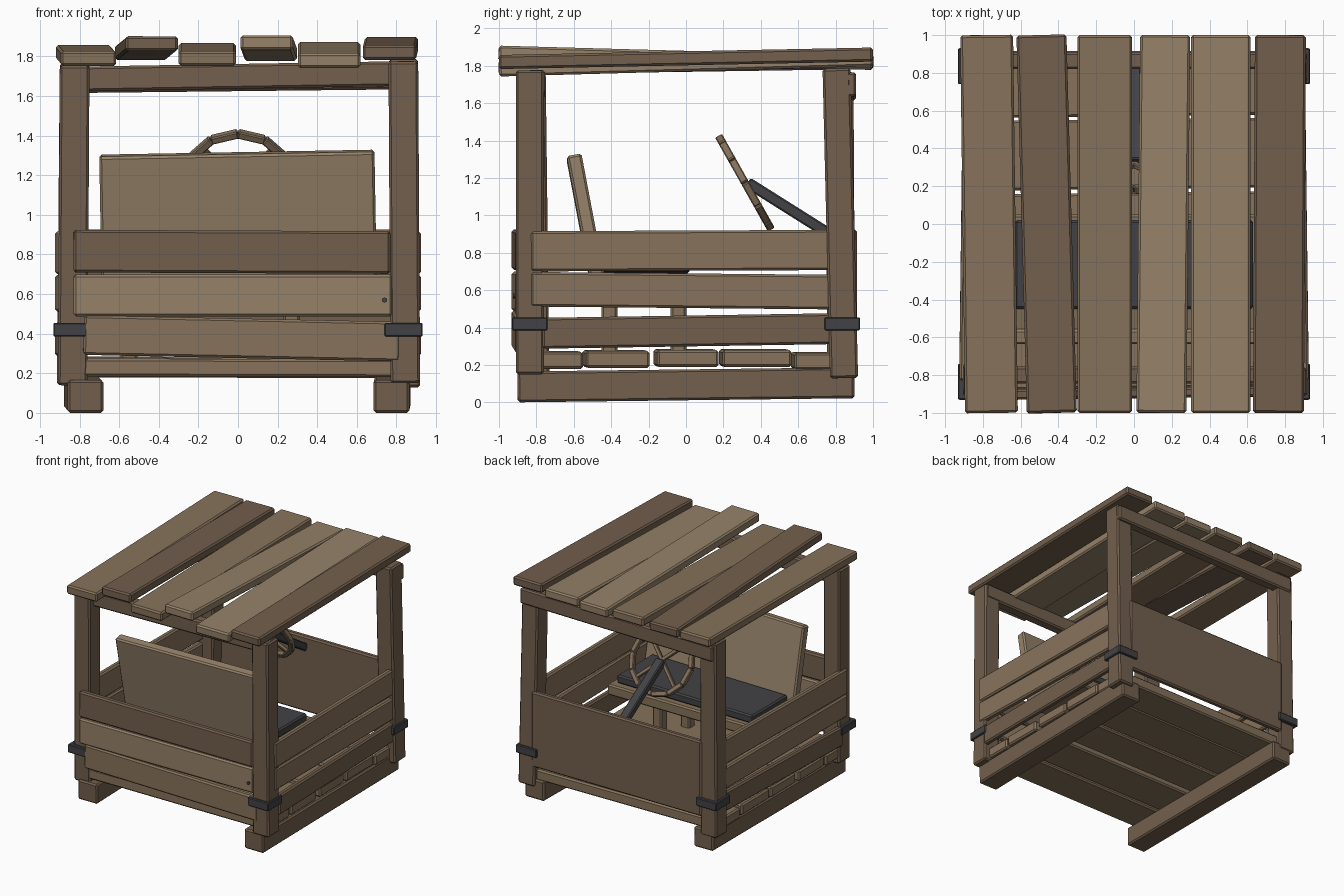
import bpy, bmesh
from math import sin, cos, pi
from mathutils import Vector as V, Matrix

if "Cube" in bpy.data.objects:
    bpy.data.objects.remove(bpy.data.objects["Cube"])


def material(name, c):
    m = bpy.data.materials.new(name)
    m.diffuse_color = (*c, 1)
    m.use_nodes = True
    m.node_tree.nodes["Principled BSDF"].inputs["Base Color"].default_value = m.diffuse_color
    return m


DARK = material("dark_wood", (0.17, 0.115, 0.075))
MID = material("wood", (0.24, 0.17, 0.105))
LIGHT = material("light_wood", (0.30, 0.22, 0.14))
GREY = material("grey", (0.055, 0.055, 0.06))
X, Y, Z = V((1, 0, 0)), V((0, 1, 0)), V((0, 0, 1))


def board(name, a, b, width, thick, up, mat, bevel=0.012):
    """Bevelled box running from a to b; width is measured along up."""
    a, b = V(a), V(b)
    d = (b - a).normalized()
    n = d.cross(up).normalized()
    w = n.cross(d)
    bm = bmesh.new()
    bmesh.ops.create_cube(bm, size=1)
    bmesh.ops.scale(bm, vec=((b - a).length, width, thick), verts=bm.verts)
    me = bpy.data.meshes.new(name)
    ob = bpy.data.objects.new(name, me)
    rot = Matrix((d, w, d.cross(w))).transposed().to_4x4()
    ob.matrix_world = Matrix.Translation((a + b) / 2) @ rot
    bm.to_mesh(me)
    bm.free()
    bpy.context.collection.objects.link(ob)
    me.materials.append(mat)
    mod = ob.modifiers.new("bevel", 'BEVEL')
    mod.width = bevel
    mod.segments = 1
    return ob


# Skids and floor
for s, x0, x1 in (("left", -0.77, -0.79), ("right", 0.775, 0.78)):
    board(s + "_skid", (x0, -0.9, 0.083), (x1, 0.9, 0.105), 0.18, 0.165, X, DARK)
for i, (y, w, z) in enumerate(((-0.715, 0.31, 0.23), (-0.375, 0.34, 0.235),
                               (0, 0.33, 0.24), (0.37, 0.37, 0.24), (0.72, 0.30, 0.225))):
    board(f"floor_plank_{i}", (-0.9, y - 0.01, z), (0.87, y + 0.01, z - 0.005),
          w, 0.09, Y, MID)

# Corner posts
for name, a, b in (
        ("front_left_post", (-0.835, -0.805, 0.14), (-0.825, -0.825, 1.755)),
        ("front_right_post", (0.845, -0.835, 0.15), (0.835, -0.835, 1.775)),
        ("back_left_post", (-0.84, 0.83, 0.14), (-0.825, 0.82, 1.765)),
        ("back_right_post", (0.845, 0.845, 0.13), (0.835, 0.805, 1.785))):
    board(name, a, b, 0.15, 0.15, X, DARK)

# Roof beams
board("front_roof_beam", (-0.89, -0.80, 1.685), (0.90, -0.80, 1.715), 0.125, 0.09, Z, DARK)
board("back_roof_beam", (-0.88, 0.865, 1.68), (0.91, 0.865, 1.70), 0.13, 0.09, Z, DARK)

# Roof planks: front x, back x, width, front z, back z
for i, (x0, x1, w, z0, z1, m) in enumerate((
        (-0.755, -0.78, 0.28, 1.79, 1.82, MID),
        (-0.435, -0.49, 0.265, 1.865, 1.82, DARK),
        (-0.155, -0.155, 0.29, 1.79, 1.83, MID),
        (0.145, 0.165, 0.265, 1.87, 1.815, LIGHT),
        (0.46, 0.46, 0.315, 1.78, 1.835, LIGHT),
        (0.765, 0.775, 0.27, 1.82, 1.86, DARK))):
    board(f"roof_plank_{i}", (x0, -1, z0), (x1, 1, z1), w, 0.075, X, m)

# Front wall planks and nail
for i, (x0, x1, z0, z1, w, m) in enumerate((
        (-0.78, 0.82, 0.393, 0.36, 0.20, MID),
        (-0.83, 0.78, 0.593, 0.593, 0.212, LIGHT),
        (-0.83, 0.77, 0.817, 0.81, 0.215, DARK))):
    board(f"front_plank_{i}", (x0, -0.905, z0), (x1, -0.885, z1), w, 0.055, Z, m)
bm = bmesh.new()
bmesh.ops.create_cone(bm, cap_ends=True, segments=8, radius1=0.013, radius2=0.013, depth=0.03,
                      matrix=Matrix.Translation((0.74, -0.91, 0.57)) @ Matrix.Rotation(pi / 2, 4, 'X'))
nail = bpy.data.objects.new("nail", bpy.data.meshes.new("nail"))
bm.to_mesh(nail.data)
bm.free()
nail.data.materials.append(GREY)
bpy.context.collection.objects.link(nail)

# Side wall planks
for s, name in ((-1, "left"), (1, "right")):
    for i, (y0, y1, z0, z1, w, m) in enumerate((
            (-0.77, 0.84, 0.37, 0.395, 0.165, DARK),
            (-0.83, 0.78, 0.605, 0.59, 0.185, MID),
            (-0.83, 0.78, 0.808, 0.815, 0.215, MID))):
        board(f"{name}_plank_{i}", (s * 0.90, y0, z0), (s * 0.88, y1, z1),
              w, 0.05, Z, m)

# Back panel
board("back_panel", (-0.78, 0.89, 0.61), (0.80, 0.89, 0.61), 0.63, 0.05, Z, DARK)

# Metal corner brackets, two plates on each corner
for sx in (-1, 1):
    for sy in (-1, 1):
        n = ("left" if sx < 0 else "right") + ("_front" if sy < 0 else "_back")
        board(n + "_bracket_face", (sx * 0.74, sy * 0.913, 0.42), (sx * 0.93, sy * 0.913, 0.42),
              0.07, 0.035, Z, GREY, 0.006)
        board(n + "_bracket_side", (sx * 0.915, sy * 0.74, 0.42), (sx * 0.915, sy * 0.93, 0.42),
              0.07, 0.035, Z, GREY, 0.006)

# Seat with cushion, legs and backrest
board("seat", (-0.7, -0.23, 0.64), (0.7, -0.23, 0.64), 0.56, 0.09, Y, MID)
board("seat_cushion", (-0.63, -0.215, 0.725), (0.63, -0.215, 0.735), 0.47, 0.07, Y, GREY)
for x in (-0.55, 0.27):
    for y in (-0.41, -0.04):
        board("seat_leg", (x, y, 0.26), (x, y, 0.62), 0.085, 0.085, X, MID)
board("backrest", (-0.695, -0.537, 0.975), (0.695, -0.537, 1.0), 0.66, 0.08,
      V((0, -0.19, 1)), LIGHT)

# Steering wheel: segmented rim, crossed spokes, column
C, UP, R = V((0, 0.315, 1.175)), V((0, -0.49, 0.87)).normalized(), 0.27
NORMAL = X.cross(UP)


def rim(a, r=R):
    return C + X * r * cos(a) + UP * r * sin(a)


N = 12
for i in range(N):
    board(f"wheel_rim_{i}", rim(2 * pi * i / N), rim(2 * pi * (i + 1) / N),
          0.042, 0.04, NORMAL, MID, 0.006)
for a in (pi / 4, 3 * pi / 4):
    board("wheel_spoke", rim(a), rim(a + pi), 0.03, 0.03, NORMAL, MID, 0.005)
board("steering_column", (0, 0.33, 1.175), (0, 0.87, 0.835), 0.075, 0.06, X, GREY, 0.008)
